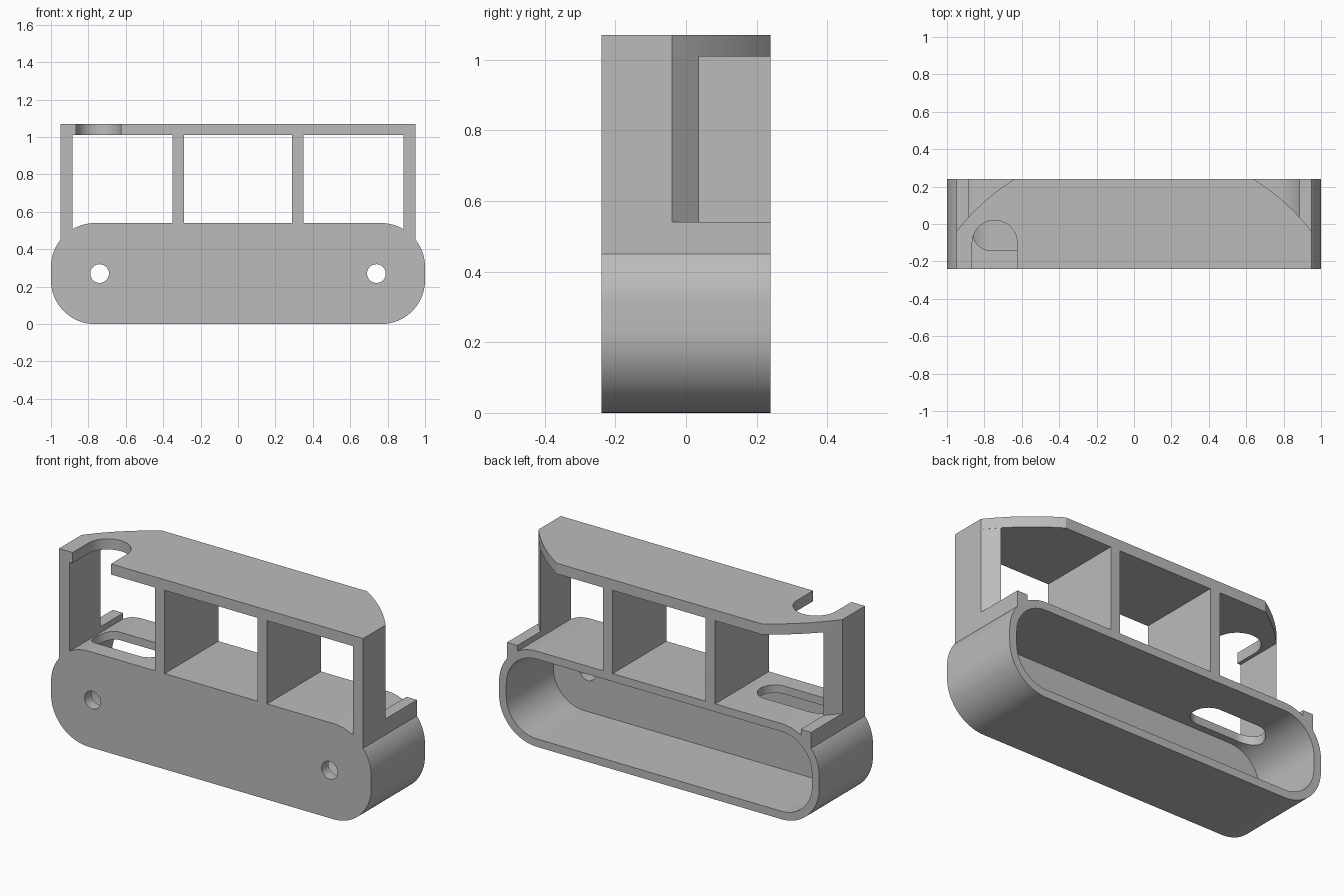
import bpy, bmesh, math
from mathutils import Vector

cube = bpy.data.objects.get("Cube")
if cube:
    bpy.data.objects.remove(cube, do_unlink=True)

grey = bpy.data.materials.new("plain_grey")
grey.use_nodes = True
GREY = (0.5, 0.5, 0.5, 1)
grey.diffuse_color = GREY
grey.node_tree.nodes["Principled BSDF"].inputs["Base Color"].default_value = GREY

FRONT, BACK = -0.24, 0.24
DECK, ROOF_LOW, ROOF_TOP = 0.54, 1.01, 1.07
END, POST_IN = 0.95, 0.885


def prism(name, outline, axis, low, high):
    """Extrude a 2D outline along y (outline in x, z) or z (outline in x, y)."""
    place = (lambda a, b: Vector((a, low, b))) if axis == "y" else (lambda a, b: Vector((a, b, low)))
    step = Vector((0, high - low, 0)) if axis == "y" else Vector((0, 0, high - low))
    bm = bmesh.new()
    face = bm.faces.new([bm.verts.new(place(a, b)) for a, b in outline])
    grown = bmesh.ops.extrude_face_region(bm, geom=[face])["geom"]
    bmesh.ops.translate(bm, vec=step, verts=[v for v in grown if isinstance(v, bmesh.types.BMVert)])
    bmesh.ops.recalc_face_normals(bm, faces=bm.faces)
    mesh = bpy.data.meshes.new(name)
    bm.to_mesh(mesh)
    bm.free()
    mesh.materials.append(grey)
    obj = bpy.data.objects.new(name, mesh)
    bpy.context.collection.objects.link(obj)
    return obj


def arc(cx, cy, r, start, end, steps=20):
    angles = [math.radians(start + (end - start) * i / steps) for i in range(steps + 1)]
    return [(cx + r * math.cos(a), cy + r * math.sin(a)) for a in angles]


def rounded_box(x0, x1, y0, y1, r):
    return (arc(x1 - r, y1 - r, r, 0, 90) + arc(x0 + r, y1 - r, r, 90, 180)
            + arc(x0 + r, y0 + r, r, 180, 270) + arc(x1 - r, y0 + r, r, 270, 360))


def clean(points):
    kept = []
    for p in points:
        if not kept or (Vector(p) - Vector(kept[-1])).length > 1e-4:
            kept.append(p)
    if (Vector(kept[0]) - Vector(kept[-1])).length < 1e-4:
        kept.pop()
    return kept


def cut(obj, cutters):
    for c in cutters:
        mod = obj.modifiers.new(c.name, "BOOLEAN")
        mod.operation, mod.solver, mod.object = "DIFFERENCE", "EXACT", c
    bpy.context.view_layer.update()
    graph = bpy.context.evaluated_depsgraph_get()
    result = bpy.data.meshes.new_from_object(obj.evaluated_get(graph))
    obj.modifiers.clear()
    obj.data = result
    for c in cutters:
        bpy.data.objects.remove(c, do_unlink=True)


# Round-ended tray, open at the back, with two screw holes and a deck slot
WALL, ROUND = 0.045, 0.235
tray = prism("tray", clean(rounded_box(-1, 1, 0, DECK, ROUND)), "y", FRONT, BACK)
cavity = prism("cavity_cutter", clean(rounded_box(-1 + WALL, 1 - WALL, WALL, DECK - WALL, ROUND - WALL)),
               "y", FRONT + 0.06, BACK + 0.1)
holes = [prism("hole_cutter", clean(arc(s * 0.74, 0.27, 0.05, 0, 360, 32)), "y", FRONT - 0.1, 0)
         for s in (-1, 1)]
slot = prism("slot_cutter", clean(rounded_box(-0.86, -0.43, -0.14, 0.04, 0.09)), "z", 0.35, 0.7)
cut(tray, [cavity, slot] + holes)

# Roof plate with curved back corners and a U-shaped notch in the front edge
SWEEP_Y, SWEEP_R = -0.78, 1.204


def sweep(x):
    return SWEEP_Y + math.sqrt(SWEEP_R ** 2 - x ** 2)


corner_x = math.sqrt(SWEEP_R ** 2 - (BACK - SWEEP_Y) ** 2)
curve = [(x, sweep(x)) for x in (END + (corner_x - END) * i / 16 for i in range(17))]
notch = arc(-0.745, -0.1, 0.12, 180, 0)
roof_outline = ([(-END, FRONT), (notch[0][0], FRONT)] + notch + [(notch[-1][0], FRONT), (END, FRONT)]
                + curve + [(-x, y) for x, y in reversed(curve)])
roof = prism("roof", clean(roof_outline), "z", ROOF_LOW, ROOF_TOP)

# End posts, low shoulder rails and inner dividers, mirrored
parts = [tray, roof]
for side, s in (("left", 1), ("right", -1)):
    post = [(POST_IN, FRONT), (END, FRONT), (END, sweep(END)), (POST_IN, sweep(POST_IN))]
    rail = [(POST_IN, 0.48), (END, 0.45), (END, DECK), (POST_IN, DECK)]
    divider = [(0.29, FRONT), (0.35, FRONT), (0.35, BACK), (0.29, BACK)]
    parts.append(prism(side + "_post", [(s * a, b) for a, b in post], "z", 0.52, ROOF_LOW))
    parts.append(prism(side + "_shoulder_rail", [(s * a, b) for a, b in rail], "y", FRONT, BACK))
    parts.append(prism(side + "_divider", [(s * a, b) for a, b in divider], "z", 0.52, ROOF_LOW))

# Smooth the rounded walls, keep the edges sharp
bpy.ops.object.select_all(action="DESELECT")
for obj in parts:
    obj.select_set(True)
bpy.context.view_layer.objects.active = tray
bpy.ops.object.shade_smooth_by_angle(angle=math.radians(30))
